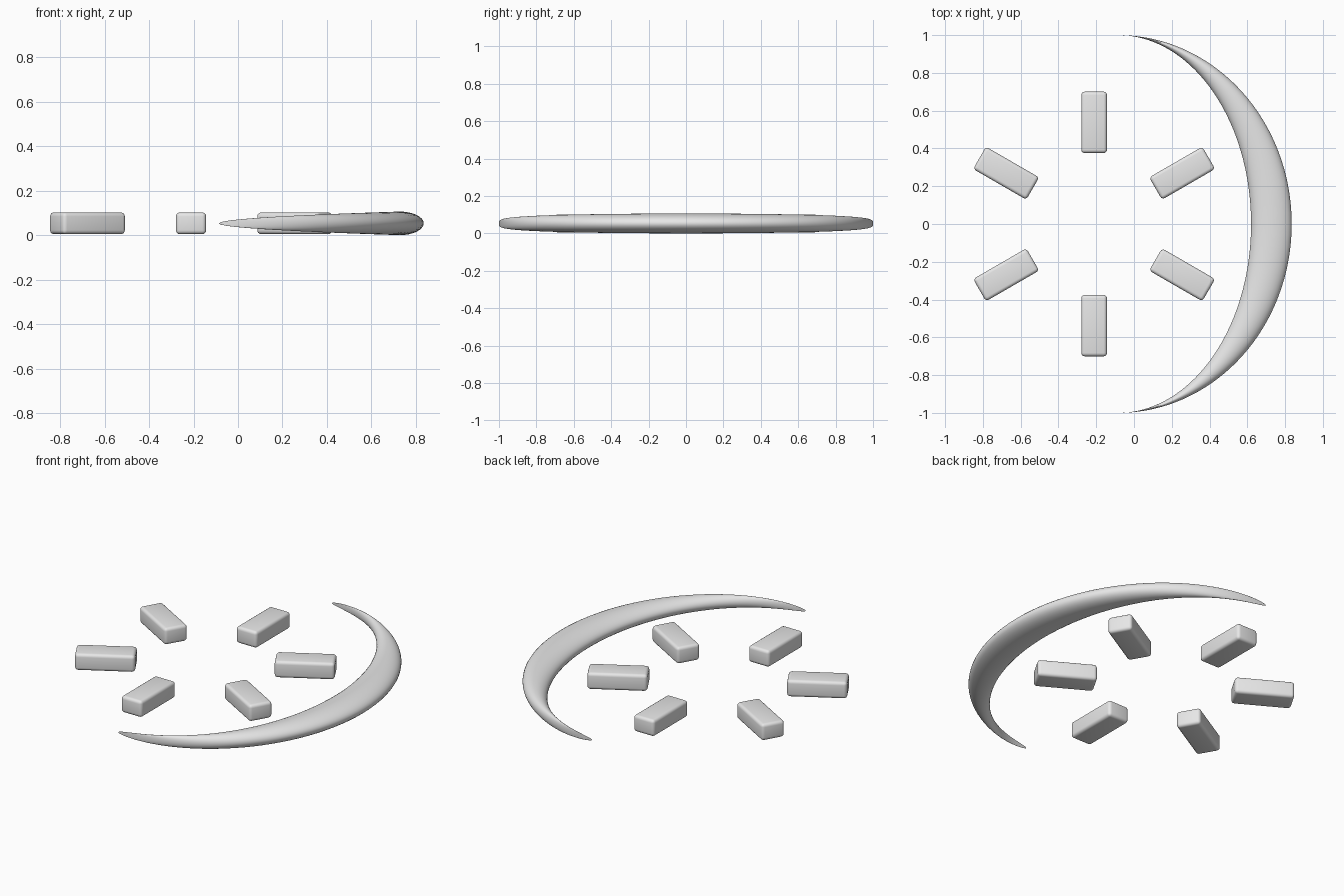
import bpy, bmesh, math
from mathutils import Matrix

if "Cube" in bpy.data.objects:
    bpy.data.objects.remove(bpy.data.objects["Cube"])

grey = bpy.data.materials.new("light grey")
grey.diffuse_color = (0.8, 0.8, 0.8, 1)
grey.use_nodes = True
grey.node_tree.nodes["Principled BSDF"].inputs["Base Color"].default_value = grey.diffuse_color
MID_Z = 0.053


def finish(name, bm):
    bmesh.ops.recalc_face_normals(bm, faces=bm.faces)
    me = bpy.data.meshes.new(name)
    bm.to_mesh(me)
    bm.free()
    for p in me.polygons:
        p.use_smooth = True
    me.materials.append(grey)
    ob = bpy.data.objects.new(name, me)
    bpy.context.collection.objects.link(ob)
    return ob


# Crescent: elliptical sections swept between two half ellipses
def crescent(n=96, m=32):
    cx, a_out, a_in = -0.085, 0.92, 0.705
    bm = bmesh.new()
    rings = []
    for i in range(1, n):
        t = i / n
        phi = math.pi * (t - math.sin(2 * math.pi * t) / (2 * math.pi) * 0.8)
        s, y = math.sin(phi), -math.cos(phi)
        mid = cx + (a_out + a_in) / 2 * s
        half = (a_out - a_in) / 2 * s
        h = 0.053 * s ** 0.5
        rings.append([bm.verts.new((mid + half * math.cos(u), y, MID_Z + h * math.sin(u)))
                      for u in (2 * math.pi * k / m for k in range(m))])
    for r, q in zip(rings, rings[1:]):
        for k in range(m):
            bm.faces.new((r[k], r[(k + 1) % m], q[(k + 1) % m], q[k]))
    # pointed tips
    for ring, y in ((rings[0], -1), (rings[-1], 1)):
        tip = bm.verts.new((cx, y, MID_Z))
        for k in range(m):
            bm.faces.new((ring[k], ring[(k + 1) % m], tip))
    return finish("crescent", bm)


# Rounded ray block, pointing outward from the ray centre
def ray(i):
    ang = math.radians(30 + 60 * i)
    bm = bmesh.new()
    bmesh.ops.create_cube(bm, size=1, matrix=Matrix.Diagonal((0.325, 0.136, 0.098, 1)))
    bmesh.ops.bevel(bm, geom=bm.edges[:], offset=0.018, segments=4, profile=0.5, affect='EDGES')
    ob = finish(f"ray_block_{i + 1}", bm)
    ob.location = (-0.211 + 0.538 * math.cos(ang), 0.538 * math.sin(ang), MID_Z)
    ob.rotation_euler.z = ang
    bpy.ops.object.select_all(action='DESELECT')
    ob.select_set(True)
    bpy.context.view_layer.objects.active = ob
    bpy.ops.object.shade_smooth_by_angle(angle=math.radians(30))


crescent()
for i in range(6):
    ray(i)
